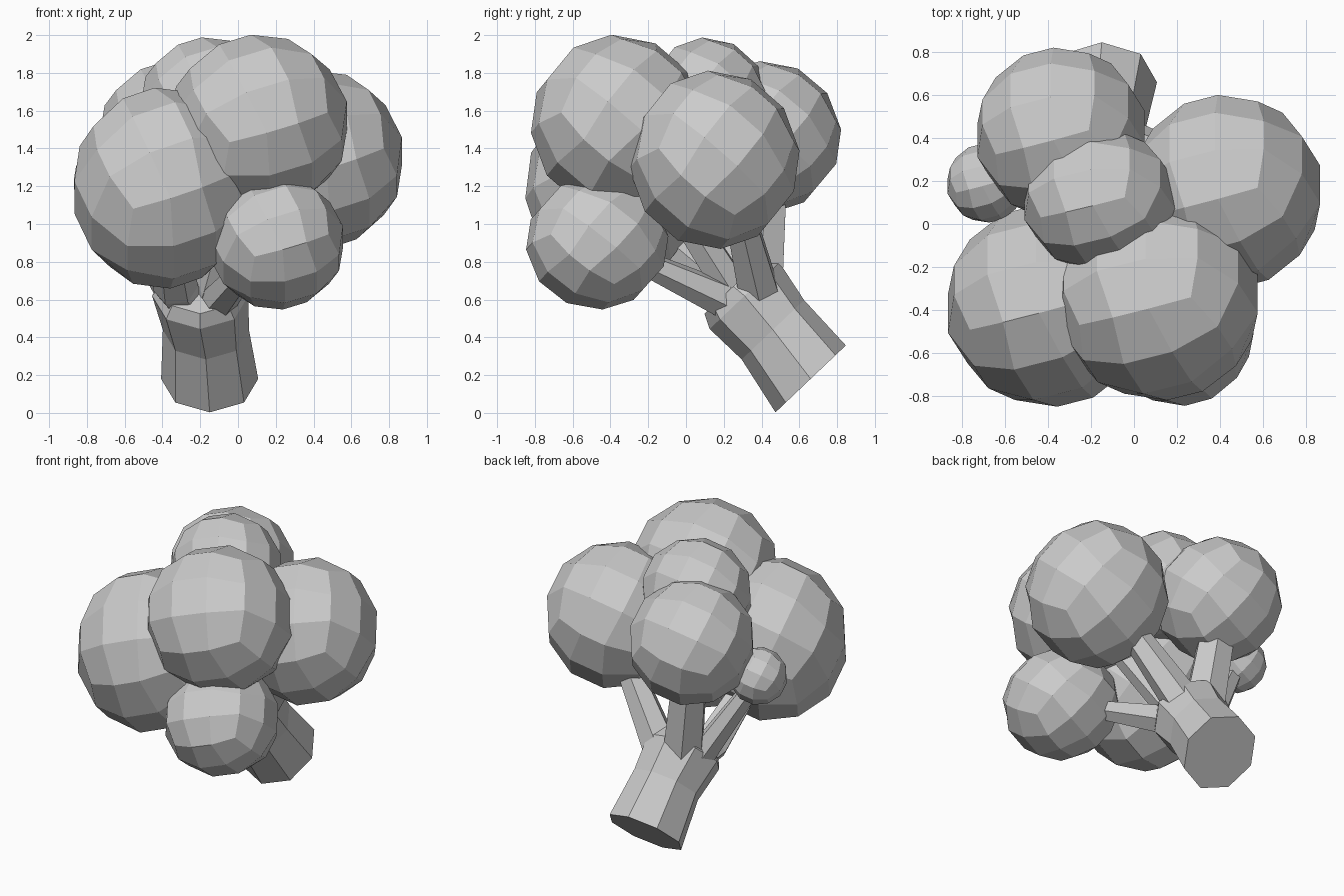
import bpy, bmesh, math
from mathutils import Vector, Matrix

if "Cube" in bpy.data.objects:
    bpy.data.objects.remove(bpy.data.objects["Cube"])

# The whole tree leans towards the front
TILT = Matrix.Rotation(math.radians(50), 4, 'X') @ Matrix.Rotation(math.radians(22), 4, 'Z')


def finish(bm, name):
    bmesh.ops.recalc_face_normals(bm, faces=bm.faces)
    mesh = bpy.data.meshes.new(name)
    bm.to_mesh(mesh)
    bm.free()
    obj = bpy.data.objects.new(name, mesh)
    bpy.context.collection.objects.link(obj)
    return obj


def foliage(name, centre, radii):
    """Rounded cube with three facets per side."""
    bm = bmesh.new()
    bmesh.ops.create_cube(bm, size=2)
    bmesh.ops.subdivide_edges(bm, edges=bm.edges[:], cuts=2, use_grid_fill=True)
    for v in bm.verts:
        v.co = TILT @ Vector([math.tan(c * math.pi / 4) for c in v.co]).normalized()
        v.co = Vector([c + d * r for c, d, r in zip(centre, v.co, radii)])
    return finish(bm, name)


def tube(name, rings, sides):
    """Skin through rings of (centre, radius, ring normal)."""
    bm = bmesh.new()
    loops = []
    for centre, r, normal in rings:
        rot = Vector((0, 0, 1)).rotation_difference(Vector(normal)).to_matrix()
        loops.append([bm.verts.new(Vector(centre) + rot @ Vector(
            (r * math.cos(a), r * math.sin(a), 0)))
            for a in [i * math.tau / sides for i in range(sides)]])
    for a, b in zip(loops, loops[1:]):
        for i in range(sides):
            j = (i + 1) % sides
            bm.faces.new((a[i], a[j], b[j], b[i]))
    bm.faces.new(loops[0])
    bm.faces.new(loops[-1])
    return finish(bm, name)


# Foliage balls: centre, radii
balls = {
    "top_front": ((0.11, -0.36, 1.53), (0.485, 0.465, 0.475)),
    "left_front": ((-0.40, -0.38, 1.19), (0.485, 0.475, 0.535)),
    "right": ((0.43, 0.15, 1.34), (0.455, 0.455, 0.475)),
    "low_front": ((0.205, -0.47, 0.90), (0.365, 0.38, 0.355)),
    "crown": ((-0.16, 0.11, 1.63), (0.365, 0.335, 0.36)),
    "back": ((-0.34, 0.42, 1.46), (0.405, 0.405, 0.405)),
    "small_left": ((-0.69, 0.19, 1.23), (0.185, 0.185, 0.185)),
}
for key, (c, r) in balls.items():
    foliage("foliage_" + key, c, r)

# Trunk, cut square to its lean
axis = Vector((0, -0.69, 0.725))
tube("trunk", [((-0.15, 0.66, 0.18), 0.257, axis),
               ((-0.17, 0.46, 0.44), 0.228, axis),
               ((-0.20, 0.31, 0.62), 0.255, axis),
               ((-0.20, 0.25, 0.67), 0.21, axis)], 8)

# Branches grow out of the trunk: shoulder, end, shoulder and end radius
root = Vector((-0.18, 0.43, 0.48))
branches = {
    "top_front": ((-0.13, 0.24, 0.66), (0.06, -0.20, 1.35), 0.10, 0.08),
    "left_front": ((-0.33, 0.20, 0.66), (-0.38, -0.20, 1.00), 0.12, 0.09),
    "right": ((-0.06, 0.38, 0.66), (0.30, 0.26, 1.15), 0.12, 0.08),
    "low_front": ((-0.09, 0.18, 0.61), (0.10, -0.30, 0.83), 0.10, 0.06),
    "back": ((-0.25, 0.39, 0.68), (-0.33, 0.43, 1.25), 0.14, 0.12),
    "small_left": ((-0.37, 0.32, 0.68), (-0.65, 0.20, 1.15), 0.09, 0.06),
}
for key, (a, b, ra, rb) in branches.items():
    d = Vector(b) - Vector(a)
    tube("branch_" + key, [(root, 0.12, d), (a, ra, d), (b, rb, d)], 6)
